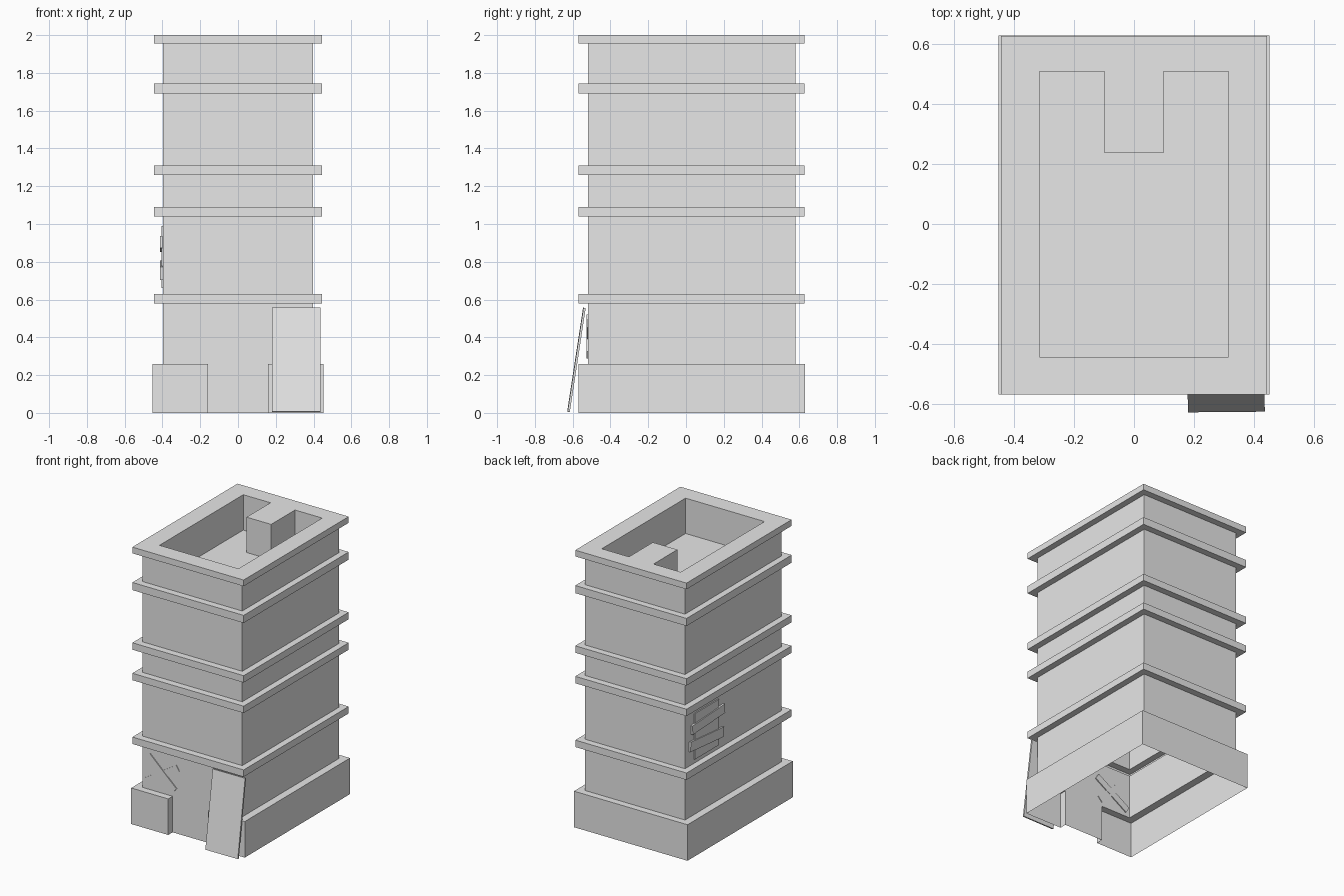
import bpy
import bmesh
from math import radians
from mathutils import Euler

cube = bpy.data.objects.get("Cube")
if cube:
    bpy.data.objects.remove(cube, do_unlink=True)

grey = bpy.data.materials.new("plain_grey")
grey.use_nodes = True
grey.diffuse_color = (0.8, 0.8, 0.8, 1)
grey.node_tree.nodes["Principled BSDF"].inputs["Base Color"].default_value = (0.8, 0.8, 0.8, 1)


def add_object(name, bm):
    mesh = bpy.data.meshes.new(name)
    bm.to_mesh(mesh)
    bm.free()
    mesh.materials.append(grey)
    obj = bpy.data.objects.new(name, mesh)
    bpy.context.collection.objects.link(obj)
    return obj


def board(name, centre, size, tilt=(0, 0, 0)):
    bm = bmesh.new()
    bmesh.ops.create_cube(bm, size=1)
    bmesh.ops.scale(bm, vec=size, verts=bm.verts)
    obj = add_object(name, bm)
    obj.location = centre
    obj.rotation_euler = Euler([radians(a) for a in tilt])
    return obj


DOOR = 0.158          # half width of the gap in the plinth
WALL = (0.398, -0.52, 0.58)
LEDGE = (0.444, -0.57, 0.628)
PLINTH = (0.453, -0.57, 0.63)


def ring(bm, outline, z):
    """Outline with a door recess reaching back to the wall plane."""
    hx, front, back = outline
    pts = [(-hx, front), (-DOOR, front), (-DOOR, WALL[1]), (DOOR, WALL[1]),
           (DOOR, front), (hx, front), (hx, back), (-hx, back)]
    if outline is LEDGE:
        pts[2], pts[3] = pts[1], pts[4]
    return [bm.verts.new((x, y, z)) for x, y in pts]


def bridge(bm, lower, upper):
    n = len(lower)
    for i in range(n):
        j = (i + 1) % n
        bm.faces.new((lower[i], lower[j], upper[j], upper[i]))


# Tower: one hollow skin from plinth through the ledges to the roof rim
bm = bmesh.new()
profile = [(PLINTH, 0), (PLINTH, 0.26), (WALL, 0.26)]
for low, high in [(0.58, 0.63), (1.04, 1.09), (1.26, 1.31), (1.69, 1.745), (1.955, 2)]:
    profile += [(WALL, low), (LEDGE, low), (LEDGE, high), (WALL, high)]
profile.pop()
rings = [ring(bm, outline, z) for outline, z in profile]
for lower, upper in zip(rings, rings[1:]):
    bridge(bm, lower, upper)
bmesh.ops.remove_doubles(bm, verts=bm.verts, dist=0.0005)
rim = [e for e in bm.edges if all(v.co.z > 1.99 for v in e.verts)]

# Sunken roof, with a square stair block projecting from the back
roof = [(-0.315, -0.445), (0.315, -0.445), (0.315, 0.51), (0.098, 0.51),
        (0.098, 0.238), (-0.098, 0.238), (-0.098, 0.51), (-0.315, 0.51)]
top = [bm.verts.new((x, y, 2)) for x, y in roof]
floor = [bm.verts.new((x, y, 1.745)) for x, y in roof]
bridge(bm, top, floor)
bm.faces.new(floor)
rim += [e for e in bm.edges if all(v in top for v in e.verts)]
bmesh.ops.triangle_fill(bm, edges=rim, use_beauty=True)
bmesh.ops.dissolve_limit(bm, angle_limit=radians(1), verts=bm.verts, edges=bm.edges)
bmesh.ops.recalc_face_normals(bm, faces=bm.faces)
add_object("tower", bm)

# Sheet leaning against the front
board("leaning_sheet", (0.308, -0.58, 0.281), (0.257, 0.012, 0.557), (-8.7, 0, 0.5))

# Crossed boards, nearly flush with the front wall
board("front_board_falling", (-0.245, -0.521, 0.405), (0.29, 0.012, 0.05), (0, 43, 0))
board("front_board_rising", (-0.245, -0.518, 0.39), (0.31, 0.01, 0.05), (0, -32, 0))

# Boarded-up window on the side wall
board("side_window_panel", (-0.4, 0.342, 0.825), (0.012, 0.275, 0.33))
board("side_board_upper", (-0.407, 0.33, 0.895), (0.014, 0.37, 0.065), (-3, 0, 0))
board("side_board_lower", (-0.405, 0.345, 0.755), (0.014, 0.38, 0.07), (5, 0, 0))
